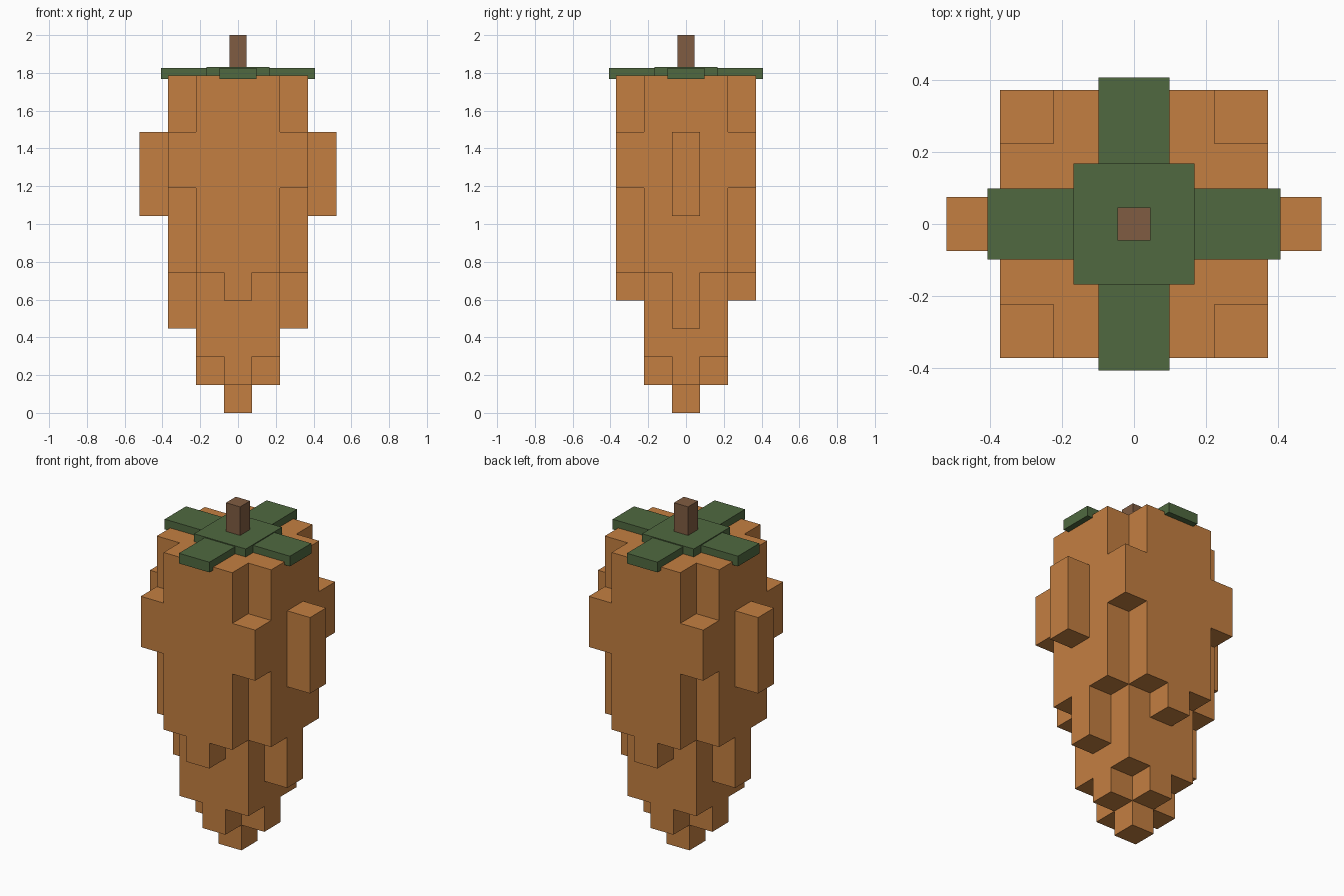
import bpy, bmesh
from mathutils import Vector

if "Cube" in bpy.data.objects:
    bpy.data.objects.remove(bpy.data.objects["Cube"])

U = 1.785 / 12  # size of one block


def material(name, rgb):
    m = bpy.data.materials.new(name)
    m.diffuse_color = (*rgb, 1)
    m.use_nodes = True
    m.node_tree.nodes["Principled BSDF"].inputs["Base Color"].default_value = m.diffuse_color
    return m


orange = material("carrot_orange", (0.55, 0.212, 0.053))
green = material("leaf_green", (0.08, 0.141, 0.051))
brown = material("stem_brown", (0.216, 0.107, 0.054))


def add_object(name, bm, mat):
    mesh = bpy.data.meshes.new(name)
    bm.to_mesh(mesh)
    bm.free()
    mesh.materials.append(mat)
    obj = bpy.data.objects.new(name, mesh)
    bpy.context.collection.objects.link(obj)
    return obj


def box(name, lo, hi, mat):
    bm = bmesh.new()
    bmesh.ops.create_cube(bm, size=1)
    lo, hi = Vector(lo), Vector(hi)
    for v in bm.verts:
        v.co = (lo + hi) / 2 + v.co * (hi - lo)
    return add_object(name, bm, mat)


# Root: stacked block layers, widening upwards
def solid(x, y, z):
    a, b = abs(x), abs(y)
    if not 0 <= z < 12:
        return False
    if a == 3:                       # side knobs
        return b == 0 and 7 <= z < 10
    if a > 2 or b > 2:
        return False
    if a == 2 and b == 2:            # outer corners
        return 8 <= z < 10
    if a == 2:                       # outer left and right sides
        return z >= (3 if b == 0 else 5)
    if b == 2:                       # outer front and back sides
        return z >= (4 if a == 0 else 5)
    return z >= a + b                # tapering core


def block_root():
    bm = bmesh.new()
    for x in range(-3, 4):
        for y in range(-2, 3):
            for z in range(12):
                if not solid(x, y, z):
                    continue
                c = Vector((x, y, z + 0.5))
                for axis in range(3):
                    for s in (-1, 1):
                        n = Vector((0, 0, 0))
                        n[axis] = s
                        if solid(x + int(n.x), y + int(n.y), z + int(n.z)):
                            continue
                        # exposed block side
                        u = Vector((0, 0, 0))
                        u[(axis + 1) % 3] = 0.5
                        w = n.cross(u)
                        m = c + n / 2
                        bm.faces.new([bm.verts.new(p * U) for p in
                                      (m - u - w, m + u - w, m + u + w, m - u + w)])
    bmesh.ops.remove_doubles(bm, verts=bm.verts, dist=1e-4)
    return add_object("carrot_root", bm, orange)


block_root()

# Leaf cross with a slightly raised centre plate
box("leaf_centre", (-0.168, -0.168, 1.77), (0.168, 0.168, 1.832), green)
for side, s in (("right", 1), ("left", -1)):
    x0, x1 = sorted((0.16 * s, 0.407 * s))
    box("leaf_" + side, (x0, -0.099, 1.767), (x1, 0.099, 1.827), green)
for side, s in (("back", 1), ("front", -1)):
    y0, y1 = sorted((0.16 * s, 0.407 * s))
    box("leaf_" + side, (-0.099, y0, 1.767), (0.099, y1, 1.827), green)

# Stem
box("stem", (-0.046, -0.046, 1.82), (0.046, 0.046, 2.0), brown)
